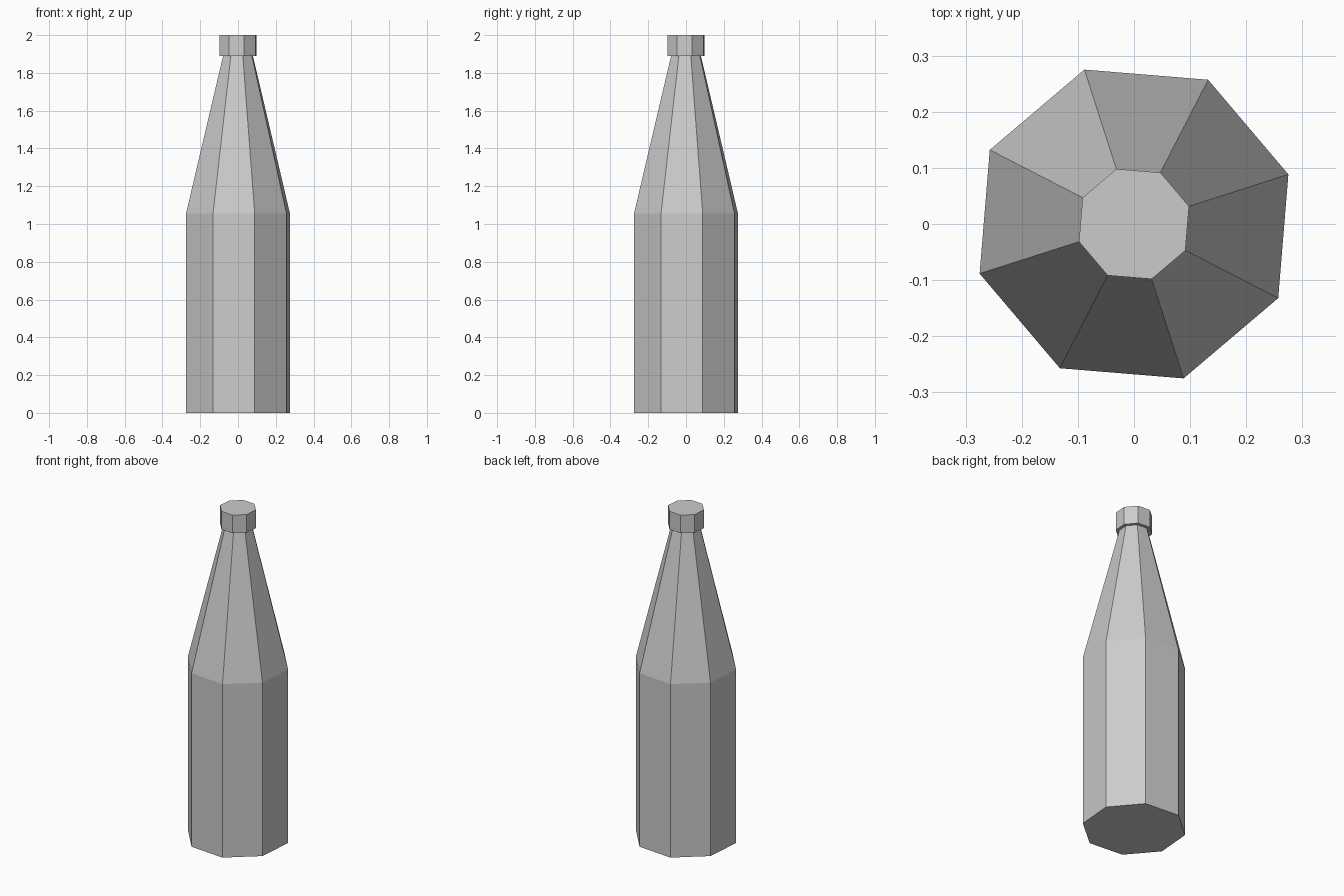
import bpy
import bmesh
import math

cube = bpy.data.objects.get("Cube")
if cube:
    bpy.data.objects.remove(cube, do_unlink=True)

SIDES = 8
TURN = math.radians(17.8)

grey = bpy.data.materials.new("light grey")
grey.use_nodes = True
colour = (0.6, 0.6, 0.6, 1)
grey.diffuse_color = colour
grey.node_tree.nodes["Principled BSDF"].inputs["Base Color"].default_value = colour


def lathe(name, profile):
    """Closed faceted solid from (radius, height) rings."""
    bm = bmesh.new()
    rings = []
    for radius, z in profile:
        angles = [TURN + math.tau * i / SIDES for i in range(SIDES)]
        rings.append([bm.verts.new((radius * math.cos(a), radius * math.sin(a), z))
                      for a in angles])
    for low, high in zip(rings, rings[1:]):
        for i in range(SIDES):
            j = (i + 1) % SIDES
            bm.faces.new((low[i], low[j], high[j], high[i]))
    bm.faces.new(rings[0][::-1])
    bm.faces.new(rings[-1])
    mesh = bpy.data.meshes.new(name)
    bm.to_mesh(mesh)
    bm.free()
    mesh.materials.append(grey)
    obj = bpy.data.objects.new(name, mesh)
    bpy.context.collection.objects.link(obj)
    return obj


# Straight body, long tapering neck and a wider lip, in one solid
lathe("bottle", [(0.289, 0), (0.289, 1.055), (0.083, 1.89),
                 (0.103, 1.89), (0.103, 2)])
